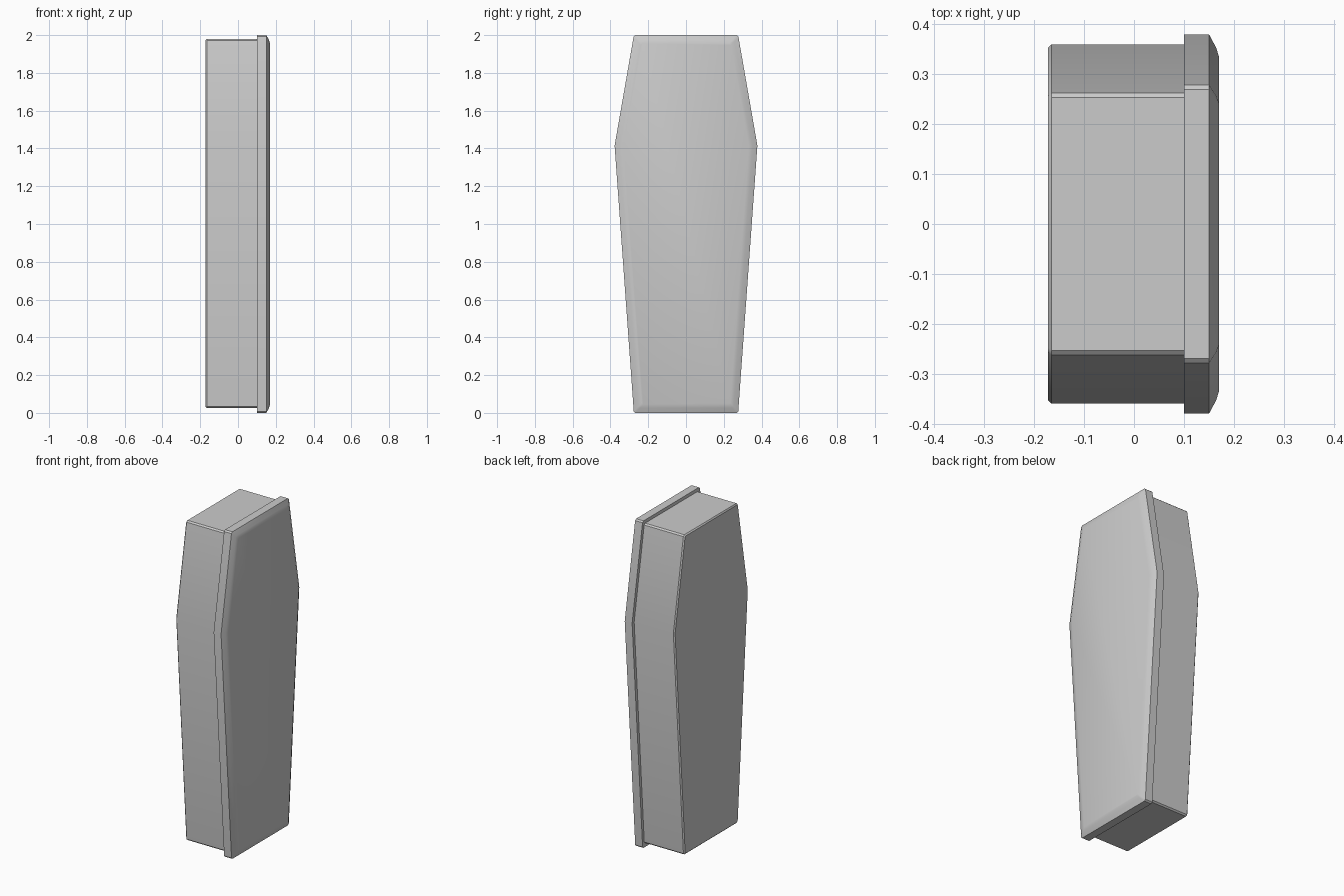
import bpy, bmesh
from mathutils import Vector
from mathutils.geometry import intersect_line_line_2d, intersect_line_line

if "Cube" in bpy.data.objects:
    bpy.data.objects.remove(bpy.data.objects["Cube"])


def inset_outline(points, d):
    """Move every side of a counter-clockwise outline inward by d."""
    n = len(points)
    sides = []
    for i in range(n):
        a, b = Vector(points[i]), Vector(points[(i + 1) % n])
        t = (b - a).normalized()
        shift = Vector((-t.y, t.x)) * d
        sides.append((a + shift, b + shift))
    out = []
    for i in range(n):
        (a, b), (c, e) = sides[i - 1], sides[i]
        hit = intersect_line_line(a.to_3d(), b.to_3d(), c.to_3d(), e.to_3d())
        out.append(hit[0].to_2d())
    return out


def clip_corners(points, c, corners=(0, 1, 3, 4)):
    """Trim the four end corners with a small flat."""
    out = []
    n = len(points)
    for i, p in enumerate(points):
        if i in corners:
            out.append(p + (points[i - 1] - p).normalized() * c)
            out.append(p + (points[(i + 1) % n] - p).normalized() * c)
        else:
            out.append(p)
    return out


def hex_shell(name, end_y, mid_y, bottom, shoulder, top, steps, clip):
    """Loft a six-sided outline along x through (x, inset) steps."""
    outline = [(-end_y, bottom), (end_y, bottom), (mid_y, shoulder),
               (end_y, top), (-end_y, top), (-mid_y, shoulder)]
    bm = bmesh.new()
    rings = []
    for x, d in steps:
        ring = clip_corners(inset_outline(outline, d), clip)
        rings.append([bm.verts.new((x, p.x, p.y)) for p in ring])
    for r0, r1 in zip(rings, rings[1:]):
        for i in range(len(r0)):
            j = (i + 1) % len(r0)
            bm.faces.new((r0[i], r0[j], r1[j], r1[i]))
    bm.faces.new(rings[0][::-1])
    bm.faces.new(rings[-1])
    bmesh.ops.recalc_face_normals(bm, faces=bm.faces)
    mesh = bpy.data.meshes.new(name)
    bm.to_mesh(mesh)
    bm.free()
    obj = bpy.data.objects.new(name, mesh)
    bpy.context.collection.objects.link(obj)
    bpy.ops.object.select_all(action='DESELECT')
    obj.select_set(True)
    bpy.context.view_layer.objects.active = obj
    bpy.ops.object.shade_smooth_by_angle(angle=0.5)
    return obj


# Box with a fine chamfer round the back edge
hex_shell("coffin_box", 0.26, 0.358, 0.025, 1.415, 1.98,
          [(-0.172, 0.007), (-0.165, 0.0), (0.105, 0.0)], 0.008)

# Overhanging lid with a rounded front rim
hex_shell("coffin_lid", 0.276, 0.378, 0.0, 1.415, 2.0,
          [(0.1, 0.0), (0.15, 0.0), (0.164, 0.026), (0.17, 0.045)], 0.008)
